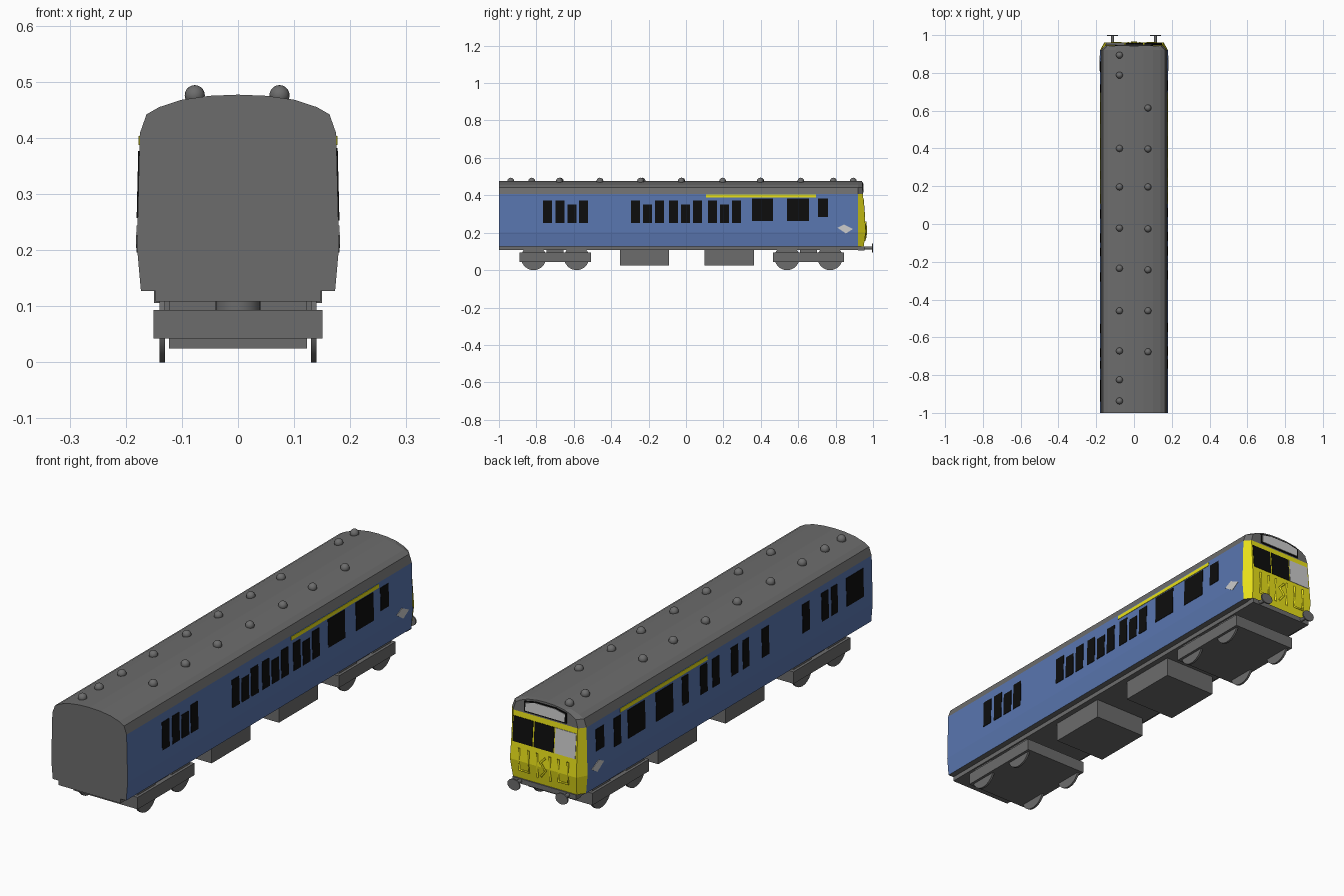
import bpy, bmesh, math
from mathutils import Vector, Matrix

if "Cube" in bpy.data.objects:
    bpy.data.objects.remove(bpy.data.objects["Cube"])


def mat(name, c):
    m = bpy.data.materials.new(name)
    m.diffuse_color = (*c, 1)
    m.use_nodes = True
    m.node_tree.nodes["Principled BSDF"].inputs["Base Color"].default_value = m.diffuse_color
    return m


GREY = mat("grey", (0.15, 0.15, 0.15))
BLUE = mat("blue", (0.10, 0.18, 0.43))
YELLOW = mat("yellow", (0.80, 0.74, 0.01))
BLACK = mat("black", (0.004, 0.004, 0.004))
WHITE = mat("pale_grey", (0.60, 0.60, 0.60))


def finish(name, bm, *mats, smooth=False):
    bmesh.ops.recalc_face_normals(bm, faces=bm.faces[:])
    me = bpy.data.meshes.new(name)
    bm.to_mesh(me)
    bm.free()
    for m in mats:
        me.materials.append(m)
    ob = bpy.data.objects.new(name, me)
    bpy.context.collection.objects.link(ob)
    if smooth:
        bpy.ops.object.select_all(action='DESELECT')
        ob.select_set(True)
        bpy.context.view_layer.objects.active = ob
        bpy.ops.object.shade_smooth_by_angle(angle=math.radians(35))
    return ob


def box(name, x0, x1, y0, y1, z0, z1, m=GREY):
    bm = bmesh.new()
    bmesh.ops.create_cube(bm, size=1, matrix=Matrix.Translation(
        ((x0 + x1) / 2, (y0 + y1) / 2, (z0 + z1) / 2)) @ Matrix.Diagonal((x1 - x0, y1 - y0, z1 - z0, 1)))
    return finish(name, bm, m)


def cylinder(name, loc, r, length, axis, segs=32, squash=1.0):
    rot = {'X': Matrix.Rotation(math.pi / 2, 4, 'Y'), 'Y': Matrix.Rotation(math.pi / 2, 4, 'X'),
           'Z': Matrix.Identity(4)}[axis]
    bm = bmesh.new()
    bmesh.ops.create_cone(bm, cap_ends=True, segments=segs, radius1=r, radius2=r, depth=length,
                          matrix=Matrix.Translation(loc) @ Matrix.Diagonal((1, 1, squash, 1)) @ rot)
    return finish(name, bm, GREY, smooth=True)


def plate(name, pts, push, m):
    """Thin panel: polygon sunk slightly into the surface and extruded along push."""
    push = Vector(push)
    bm = bmesh.new()
    a = [bm.verts.new(Vector(p) - push * 0.3) for p in pts]
    b = [bm.verts.new(Vector(p) + push) for p in pts]
    bm.faces.new(a)
    bm.faces.new(b)
    for i in range(len(pts)):
        j = (i + 1) % len(pts)
        bm.faces.new((a[i], a[j], b[j], b[i]))
    return finish(name, bm, m)


def lerp_table(table, z):
    for (z0, v0), (z1, v1) in zip(table, table[1:]):
        if z <= z1:
            return v0 + (v1 - v0) * (z - z0) / (z1 - z0)
    return table[-1][1]


# Half cross-section of the body (x, z) and the depth of the cab front by height
PROFILE = [(.173, .127), (.18, .205), (.175, .408), (.163, .442), (.14, .455),
           (.10, .468), (.05, .475), (0, .477)]
FRONT = [(.127, .95), (.205, .962), (.408, .946), (.477, .942)]


def front_y(z):
    return lerp_table(FRONT, z)


def side_x(z):
    return lerp_table([(q, x) for x, q in PROFILE], z)


# Body shell: rear section, main section, narrowed cab section
bm = bmesh.new()
ring_pts = PROFILE + [(-x, z) for x, z in PROFILE[-2::-1]]
rings = [[bm.verts.new((x, -1, z)) for x, z in ring_pts],
         [bm.verts.new((x, .92, z)) for x, z in ring_pts],
         [bm.verts.new((x * .87, front_y(z), z)) for x, z in ring_pts]]
n = len(ring_pts)
for r0, r1 in zip(rings, rings[1:]):
    for i in range(n):
        j = (i + 1) % n
        bm.faces.new((r0[i], r0[j], r1[j], r1[i]))
bm.faces.new(rings[0])
f = rings[2]
for i in range(len(PROFILE) - 1):
    strip = [f[i], f[i + 1], f[n - 2 - i], f[n - 1 - i]]
    bm.faces.new(list(dict.fromkeys(strip)))
bmesh.ops.recalc_face_normals(bm, faces=bm.faces[:])
for face in bm.faces:
    c, nrm = face.calc_center_median(), face.normal
    if c.z < .405 and nrm.z > -.5 and nrm.y > -.5:
        face.material_index = 2 if c.y > .92 else 1 if abs(nrm.x) > .9 else 0
finish("carriage_body", bm, GREY, BLUE, YELLOW)

# Underframe and equipment boxes
box("underframe", -.147, .147, -1, .945, .108, .128)
for y0, y1 in ((-.353, -.091), (.10, .363)):
    box("equipment_box", -.123, .123, y0, y1, .025, .127)

# Bogies with pivots and wheels
for yc in (-.70, .655):
    box("bogie_frame", -.151, .151, yc - .191, yc + .191, .042, .093)
    cylinder("bogie_pivot", (0, yc, .102), .04, .03, 'Z')
    for s in (-1, 1):
        box("bogie_spring", s * .127 - .006, s * .127 + .006, yc - .045, yc + .045, .09, .112)
        for dy in (-.115, .115):
            cylinder("wheel", (s * .135, yc + dy, .067), .067, .009, 'X')

# Roof vents
VENTS = {-.077: (.894, .788, .40, .196, -.022, -.235, -.46, -.672, -.825, -.937),
         .074: (.614, .397, .196, -.026, -.243, -.46, -.677)}
for x, ys in VENTS.items():
    for y in ys:
        bm = bmesh.new()
        bmesh.ops.create_uvsphere(bm, u_segments=16, v_segments=10, radius=.018,
                                  matrix=Matrix.Translation((x, y, .476)))
        finish("roof_vent", bm, GREY, smooth=True)


# Side panels: windows, stripe and pale diamond
def side_plate(name, s, yz, m):
    plate(name, [(s * side_x(z), y, z) for y, z in yz], (s * .002, 0, 0), m)


def side_rect(name, s, y0, y1, z0, z1, m):
    side_plate(name, s, [(y0, z0), (y1, z0), (y1, z1), (y0, z1)], m)


for yc, top in ((-.741, .371), (-.673, .371), (-.61, .352), (-.548, .371)):
    side_rect("right_window", 1, yc - .024, yc + .024, .253, top, BLACK)
for group in (-.27, -.067, .142):
    for k, top in enumerate((.371, .352, .371)):
        y = group + k * .064
        side_rect("right_window", 1, y - .024, y + .024, .253, top, BLACK)
for y0, y1, z0 in ((.353, .465, .263), (.54, .658, .263), (.706, .76, .285)):
    side_rect("right_window", 1, y0, y1, z0, .382, BLACK)

for y0, y1 in ((.693, .739), (.53, .645), (.342, .456), (.238, .28), (.111, .158), (.03, .077),
               (-.097, -.05), (-.17, -.128), (-.304, -.257), (-.578, -.53), (-.705, -.659),
               (-.766, -.725), (-.94, -.826)):
    side_rect("left_window", -1, y0, y1, .257, .377, BLACK)
side_rect("left_cab_window", -1, .806, .86, .285, .377, BLACK)

for s in (-1, 1):
    side_rect("cantrail_stripe", s, .107, .695, .387, .403, YELLOW)
    side_plate("pale_side_panel", s, [(.81, .226), (.845, .244), (.893, .22), (.855, .196)], WHITE)


# Cab front: windows, pale panel, destination box
def front_plate(name, xz, m, d=.002):
    plate(name, [(x, front_y(z), z) for x, z in xz], (0, d, 0), m)


for x0, x1, m in ((.055, .148, BLACK), (-.045, .048, BLACK), (-.148, -.05, WHITE)):
    front_plate("cab_window" if m is BLACK else "cab_pale_panel",
                [(x0, .28), (x1, .28), (x1, .385), (x0, .385)], m)
for name, w, z0, zs, zt, m, d in (("destination_frame", .10, .414, .458, .468, BLACK, .003),
                                  ("destination_panel", .093, .420, .453, .463, WHITE, .005)):
    front_plate(name, [(-w, z0), (w, z0), (w, zs), (w / 2, zt), (-w / 2, zt), (-w, zs)], m, d)

# Yellow pipes on the lower cab front
for path in ([(.115, .26), (.115, .165), (.07, .165), (.07, .26)], [(.03, .26), (.03, .155)],
             [(-.03, .26), (-.03, .155)], [(-.115, .26), (-.115, .165), (-.07, .165), (-.07, .26)],
             [(-.012, .25), (.012, .225), (-.012, .195), (.012, .165)]):
    cu = bpy.data.curves.new("cab_pipe", 'CURVE')
    cu.dimensions = '3D'
    cu.bevel_depth = .005
    cu.bevel_resolution = 1
    sp = cu.splines.new('POLY')
    sp.points.add(len(path) - 1)
    for p, (x, z) in zip(sp.points, path):
        p.co = (x, front_y(z) + .002, z, 1)
    cu.materials.append(YELLOW)
    bpy.context.collection.objects.link(bpy.data.objects.new("cab_pipe", cu))

# Buffer beam and buffers
box("buffer_beam", -.15, .15, .92, .955, .106, .127)
for s in (-1, 1):
    cylinder("buffer_shank", (s * .113, .97, .118), .008, .05, 'Y', 16)
    cylinder("buffer_head", (s * .113, .997, .118), .029, .006, 'Y', 24, .8)
